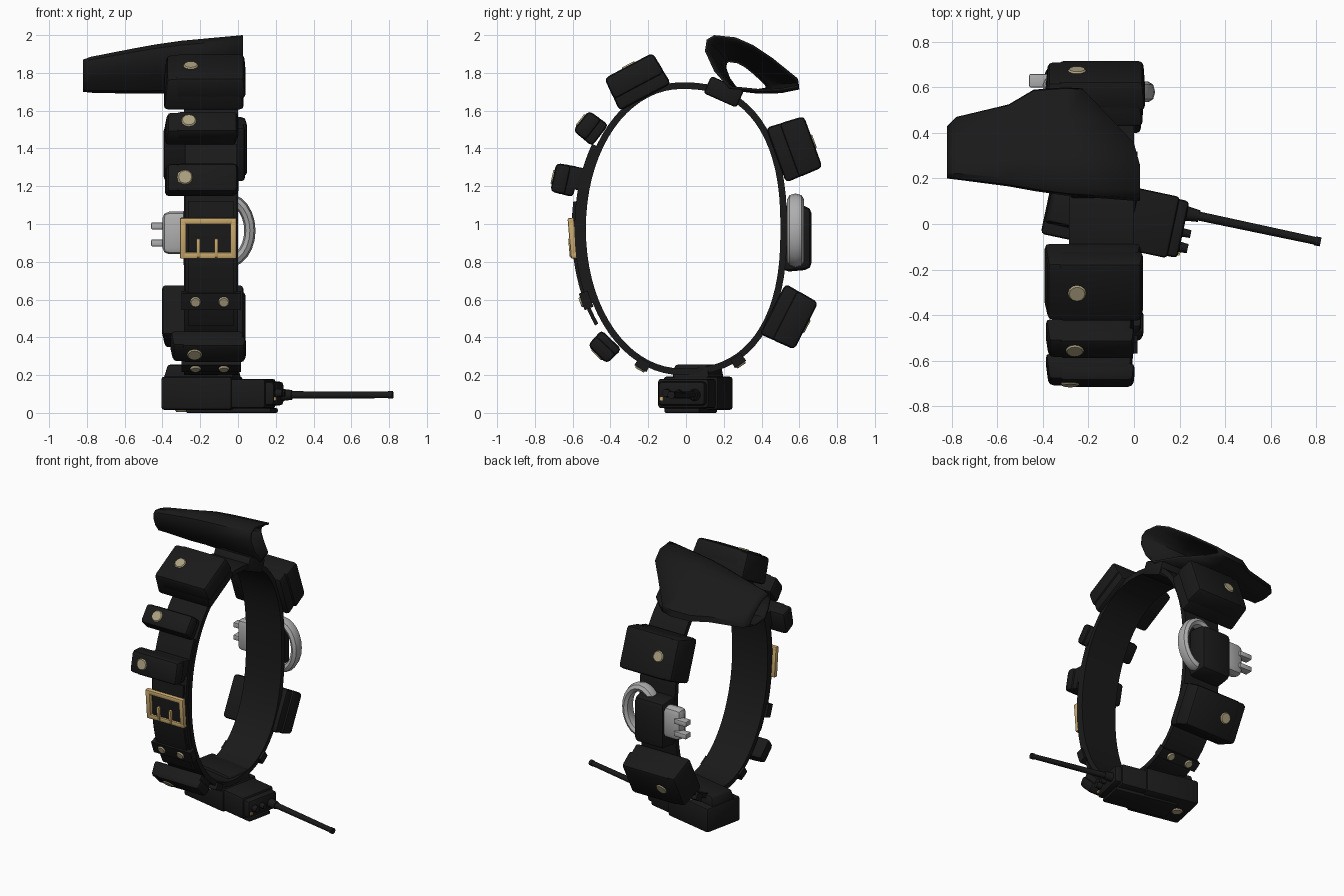
import bpy, bmesh, math
from mathutils import Matrix, Vector

if "Cube" in bpy.data.objects:
    bpy.data.objects.remove(bpy.data.objects["Cube"])


def material(name, rgb):
    m = bpy.data.materials.new(name)
    m.diffuse_color = (*rgb, 1)
    m.use_nodes = True
    m.node_tree.nodes["Principled BSDF"].inputs["Base Color"].default_value = m.diffuse_color
    return m


BLACK = material("black leather", (0.010, 0.010, 0.010))
GOLD = material("buckle gold", (0.60, 0.41, 0.16))
BRASS = material("snap brass", (0.42, 0.36, 0.22))
STEEL = material("cuff steel", (0.42, 0.42, 0.42))


def finish(name, bm, mat, mtx=Matrix()):
    bmesh.ops.recalc_face_normals(bm, faces=bm.faces)
    me = bpy.data.meshes.new(name)
    bm.to_mesh(me)
    bm.free()
    me.materials.append(mat)
    ob = bpy.data.objects.new(name, me)
    ob.matrix_world = mtx
    bpy.context.collection.objects.link(ob)
    return ob


def box(name, lo, hi, mtx=Matrix(), mat=BLACK, bevel=0.01, taper=1.0):
    """Rounded box between two local corners, outer (+z) face scaled by taper."""
    bm = bmesh.new()
    bmesh.ops.create_cube(bm, size=1)
    lo, hi = Vector(lo), Vector(hi)
    mid, size = (lo + hi) / 2, hi - lo
    for v in bm.verts:
        k = taper if v.co.z > 0 else 1
        v.co = mid + Vector((v.co.x * size.x * k, v.co.y * size.y * k, v.co.z * size.z))
    if bevel:
        bmesh.ops.bevel(bm, geom=bm.edges[:], offset=bevel, segments=2, profile=0.5, affect='EDGES')
    return finish(name, bm, mat, mtx)


def rod(name, r1, r2, length, mtx, mat=BLACK, sides=12):
    """Cylinder or cone along local +z starting at the origin."""
    bm = bmesh.new()
    bmesh.ops.create_cone(bm, cap_ends=True, segments=sides, radius1=r1, radius2=r2, depth=length,
                          matrix=Matrix.Translation((0, 0, length / 2)))
    return finish(name, bm, mat, mtx)


def loft(name, sections, mat=BLACK, closed=False, caps=False, mtx=Matrix()):
    bm = bmesh.new()
    rows = [[bm.verts.new(p) for p in s] for s in sections]
    n = len(rows[0])
    for i in range(len(rows) if closed else len(rows) - 1):
        a, b = rows[i], rows[(i + 1) % len(rows)]
        for j in range(n):
            bm.faces.new((a[j], a[(j + 1) % n], b[(j + 1) % n], b[j]))
    if caps:
        bm.faces.new(rows[0])
        bm.faces.new(rows[-1])
    return finish(name, bm, mat, mtx)


def place(y, z, deg, x=0.0):
    """Frame on the belt: local x = world x, local z = outward direction."""
    a = math.radians(deg)
    ex, n = Vector((1, 0, 0)), Vector((0, math.cos(a), math.sin(a)))
    m = Matrix((ex, n.cross(ex), n)).transposed().to_4x4()
    m.translation = (x, y, z)
    return m


def ring(deg, off=0.0):
    """Point (y, z) and outward angle on the belt oval, squarer at the back."""
    def raw(d):
        c, s = math.cos(math.radians(d)), math.sin(math.radians(d))
        e = 2.4 if c > 0 else 2.05
        f = lambda v: math.copysign(abs(v) ** (2 / e), v)
        return Vector((-0.02 + (0.55 if c > 0 else 0.54) * f(c), 0.975 + 0.77 * f(s)))
    t = raw(deg + 0.5) - raw(deg - 0.5)
    n = Vector((t.y, -t.x)).normalized()
    p = raw(deg) + n * off
    return p.x, p.y, math.degrees(math.atan2(n.y, n.x))


def strap(name, a0, a1, off, thick, x0, x1, steps, closed=False):
    secs = []
    for i in range(steps if closed else steps + 1):
        a = a0 + (a1 - a0) * i / steps
        yi, zi, _ = ring(a, off - thick)
        yo, zo, _ = ring(a, off)
        secs.append([(x0, yi, zi), (x1, yi, zi), (x1, yo, zo), (x0, yo, zo)])
    return loft(name, secs, closed=closed, caps=not closed)


def snap(name, mtx, r=0.043):
    rod(name, r, r * 0.8, 0.010, mtx, BRASS)


# belt oval and the overlapping front layer with its tongue
strap("belt", 0, 360, 0.005, 0.035, -0.285, 0.0, 72, closed=True)
strap("belt_front_layer", 146, 210, 0.03, 0.03, -0.28, -0.005, 20)
strap("belt_tongue", 170, 219, 0.045, 0.02, -0.265, -0.02, 14)

# keepers with paired snaps
for i, (a, off) in enumerate(((208, 0.058), (248, 0.03), (298, 0.03))):
    strap("keeper_%d" % i, a - 3.5, a + 3.5, off, 0.05, -0.3, 0.015, 3)
    y, z, n = ring(a, off - 0.001)
    for x in (-0.225, -0.075):
        snap("keeper_snap", place(y, z, n, x), 0.03)

# flap pouches: name, y, z, outward angle, width, depth, x range, snap x
POUCHES = (
    ("large_pouch_top", -0.26, 1.755, 118, 0.31, 0.19, -0.395, 0.042, -0.25),
    ("small_pouch_upper", -0.505, 1.508, 142, 0.145, 0.13, -0.39, 0.005, -0.26),
    ("small_pouch_middle", -0.642, 1.235, 168, 0.165, 0.125, -0.39, 0.005, -0.28),
    ("small_pouch_lower", -0.432, 0.348, 226, 0.15, 0.11, -0.36, 0.045, -0.23),
    ("large_pouch_back_low", 0.548, 0.505, -27, 0.30, 0.20, -0.405, 0.042, -0.25),
    ("large_pouch_back_high", 0.575, 1.40, 20, 0.31, 0.21, -0.395, 0.05, -0.25),
)
for name, y, z, ang, w, d, x0, x1, sx in POUCHES:
    m = place(y, z, ang)
    h, r = d / 2, w / 2
    box(name, (x0, -r, -h), (x1 - 0.01, r, h - 0.006), m, bevel=0.022, taper=0.92)
    box(name + "_flap", (x0 + 0.055, -r * 0.98, -h * 0.3), (x1, r * 0.98, h), m, bevel=0.022, taper=0.95)
    snap(name + "_snap", m @ Matrix.Translation((sx, 0, h - 0.003)))
# loop tying the middle pouch to the belt
box("pouch_loop", (-0.28, -0.06, -0.03), (-0.01, 0.06, 0.03), place(-0.57, 1.24, 170))

# buckle frame, prongs
b = place(-0.600, 0.925, 185)
for y in (-0.091, 0.091):
    box("buckle_bar", (-0.308, y - 0.017, -0.016), (-0.007, y + 0.017, 0.018), b, GOLD, 0.008)
for x in (-0.291, -0.024):
    box("buckle_side", (x - 0.017, -0.107, -0.016), (x + 0.017, 0.107, 0.018), b, GOLD, 0.008)
for x in (-0.21, -0.115):
    box("buckle_prong", (x - 0.01, -0.1, 0.0), (x + 0.01, 0.0, 0.024), b, GOLD, 0.004)

# handcuffs: ring, lock body, teeth, and leather holder
secs = []
for i in range(24):
    a = math.tau * i / 24
    c, s = math.cos(a), math.sin(a)
    secs.append([(-0.055 + c * (0.118 + 0.03 * math.cos(t)), 0.58 + 0.045 * math.sin(t),
                  0.965 + s * (0.165 + 0.032 * math.cos(t))) for t in [math.tau * k / 8 for k in range(8)]])
loft("cuff_ring", secs, STEEL, closed=True)
c = place(0.6, 0.945, 0)
box("cuff_lock_body", (-0.40, -0.12, -0.05), (-0.22, 0.105, 0.045), c, STEEL, 0.035)
for y in (-0.045, 0.045):
    box("cuff_tooth", (-0.46, y - 0.018, 0.0), (-0.36, y + 0.018, 0.058), c, STEEL, 0.006)
box("cuff_holder", (-0.29, -0.16, -0.09), (-0.03, 0.2, 0.065), c, bevel=0.035, taper=0.92)

# radio in its holder, turned slightly about z
r = Matrix.Translation((-0.1, 0.045, 0.105)) @ Matrix.Rotation(math.radians(-12), 4, 'Z')
box("radio_body", (-0.25, -0.14, -0.08), (0.28, 0.135, 0.075), r, bevel=0.015)
box("radio_top", (0.24, -0.13, -0.065), (0.325, 0.125, 0.06), r, bevel=0.018)
box("radio_holder", (-0.285, -0.15, -0.09), (0.1, 0.15, 0.088), r, bevel=0.018)
box("radio_base_plate", (-0.16, -0.10, -0.105), (0.30, 0.09, -0.08), r, bevel=0.008)
box("radio_belt_hook", (-0.28, -0.1, 0.08), (0.1, 0.1, 0.15), r, bevel=0.012, taper=0.9)
along = Matrix.Rotation(math.pi / 2, 4, 'Y')
for y, rad in ((-0.08, 0.024), (-0.015, 0.02)):
    rod("radio_knob", rad, rad * 0.85, 0.05, r @ Matrix.Translation((0.31, y, 0)) @ along)
rod("antenna_base", 0.034, 0.026, 0.07, r @ Matrix.Translation((0.31, 0.07, -0.01)) @ along)
rod("antenna", 0.02, 0.017, 0.56, r @ Matrix.Translation((0.36, 0.07, -0.01)) @ along)
rod("antenna_tip", 0.02, 0.02, 0.025, r @ Matrix.Translation((0.9, 0.07, -0.01)) @ along)
box("radio_lamp", (0.315, -0.118, -0.04), (0.332, -0.1, -0.022), r, GOLD, 0)
snap("radio_snap", r @ Matrix.Translation((-0.2, 0, -0.089)) @ Matrix.Rotation(math.pi, 4, 'X'), 0.04)

# holster: open tube lofted from one profile in unit coordinates
PROFILE = ((0, .72), (.02, .92), (.10, 1), (.33, .96), (.52, .82), (.72, .60), (.99, .24),
           (1, .08), (.80, .01), (.60, 0), (.26, .06), (.10, .36))
SECTIONS = ((-0.82, .20, .43, 1.70, 1.87), (-0.78, .195, .47, 1.695, 1.885), (-0.55, .165, .525, 1.69, 1.93),
            (-0.44, .145, .59, 1.69, 1.95), (-0.30, .125, .60, 1.69, 1.97), (0.025, .10, .595, 1.70, 2.0))
secs = []
for i, (x, y0, y1, z0, z1) in enumerate(SECTIONS):
    row = []
    for u, w in PROFILE:
        y = y0 + u * (y1 - y0)
        cut = max(0, y - 0.33) * 0.95 if i == len(SECTIONS) - 1 else 0
        row.append((x - cut, y, z0 + w * (z1 - z0)))
    secs.append(row)
hol = loft("holster", secs)
sol = hol.modifiers.new("wall", 'SOLIDIFY')
sol.thickness, sol.offset = 0.014, -1
box("holster_hanger", (-0.28, -0.095, -0.05), (0.01, 0.095, 0.05), place(0.2, 1.70, 66), bevel=0.015)

# smooth shading with crisp edges
bpy.ops.object.select_all(action='SELECT')
bpy.context.view_layer.objects.active = hol
bpy.ops.object.shade_smooth_by_angle(angle=math.radians(38))
